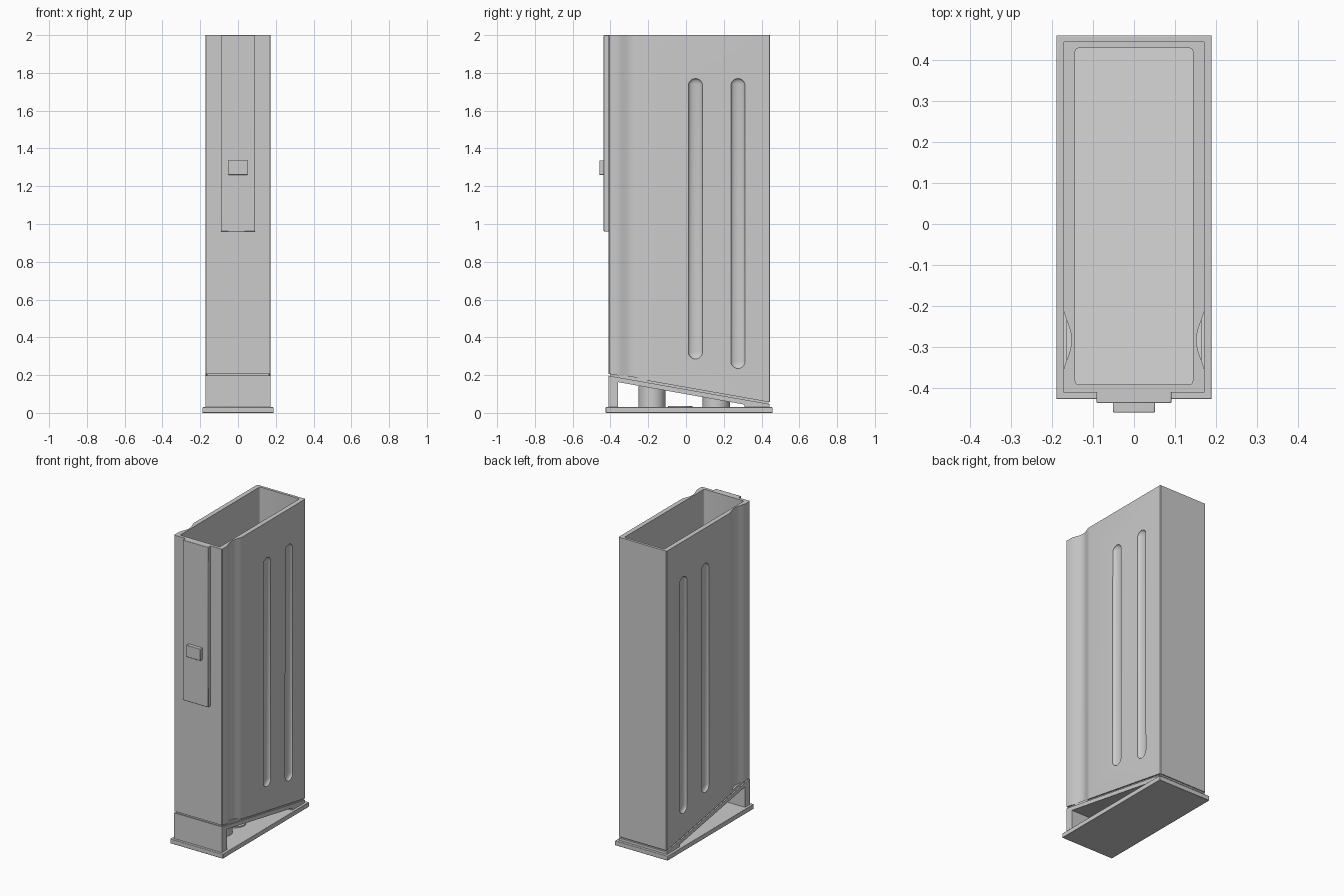
import bpy, bmesh, math
from mathutils import Vector

if "Cube" in bpy.data.objects:
    bpy.data.objects.remove(bpy.data.objects["Cube"])

SLOPE = -0.15 / 0.85          # slant of the underside along y
NORMAL = Vector((0, -SLOPE, 1)).normalized()


def slant(y, z_front):
    """Height of a slanted plane that sits at z_front at the front face."""
    return z_front + SLOPE * (y + 0.41)


def finish(name, bm):
    bmesh.ops.recalc_face_normals(bm, faces=bm.faces)
    mesh = bpy.data.meshes.new(name)
    bm.to_mesh(mesh)
    bm.free()
    ob = bpy.data.objects.new(name, mesh)
    bpy.context.collection.objects.link(ob)
    return ob


def activate(ob):
    bpy.ops.object.select_all(action='DESELECT')
    ob.select_set(True)
    bpy.context.view_layer.objects.active = ob


def prism(name, points, direction, cut=None, keep_above=True):
    """Extrude a closed profile; optionally trim it on the slanted plane."""
    bm = bmesh.new()
    face = bm.faces.new([bm.verts.new(p) for p in points])
    ext = bmesh.ops.extrude_face_region(bm, geom=[face])
    bmesh.ops.translate(bm, vec=direction,
                        verts=[v for v in ext['geom'] if isinstance(v, bmesh.types.BMVert)])
    if cut is not None:
        res = bmesh.ops.bisect_plane(bm, geom=bm.verts[:] + bm.edges[:] + bm.faces[:],
                                     plane_co=(0, -0.41, cut), plane_no=NORMAL,
                                     clear_inner=keep_above, clear_outer=not keep_above)
        edges = [e for e in res['geom_cut'] if isinstance(e, bmesh.types.BMEdge)]
        bmesh.ops.contextual_create(bm, geom=edges)
    return finish(name, bm)


def box(name, x, y0, y1, z0, z1, bevel=0.0):
    ob = prism(name, [(-x, y0, z0), (x, y0, z0), (x, y1, z0), (-x, y1, z0)], (0, 0, z1 - z0))
    if bevel:
        mod = ob.modifiers.new("Bevel", 'BEVEL')
        mod.width, mod.segments = bevel, 2
    return ob


def side_profile(name, yz, x):
    return prism(name, [(-x, y, z) for y, z in yz], (2 * x, 0, 0))


def subtract(ob, cutter):
    mod = ob.modifiers.new("Cut", 'BOOLEAN')
    mod.operation, mod.solver, mod.object = 'DIFFERENCE', 'EXACT', cutter
    activate(ob)
    bpy.ops.object.modifier_apply(modifier=mod.name)
    bpy.data.objects.remove(cutter, do_unlink=True)


def capsule(name, x, y, z0, z1, r, depth):
    bm = bmesh.new()
    bmesh.ops.create_uvsphere(bm, u_segments=24, v_segments=12, radius=1)
    for v in bm.verts:
        end = z1 - r if v.co.z > 0.001 else z0 + r
        v.co = (x + v.co.x * depth, y + v.co.y * r, end + v.co.z * r)
    return finish(name, bm)


# Hollow case with a full-height groove down each side near the front
W, FRONT, BACK = 0.173, -0.41, 0.445
groove = []
for i in range(17):
    t = i / 16
    groove.append((W - 0.021 * (0.5 - 0.5 * math.cos(2 * math.pi * t)) ** 0.8, -0.365 + 0.165 * t))
right = [(W - 0.004, FRONT), (W, FRONT + 0.004)] + groove + [(W, BACK - 0.004), (W - 0.004, BACK)]
outline = right + [(-x, y) for x, y in reversed(right)]
case = prism("magazine_case", [(x, y, 0) for x, y in outline], (0, 0, 2), cut=0.207)

# Inner cavity with small rounded corners
cavity_pts = []
for cx, cy, a0 in ((0.135, 0.42, 0), (-0.135, 0.42, 90), (-0.135, -0.382, 180), (0.135, -0.382, 270)):
    for k in range(4):
        a = math.radians(a0 + 30 * k)
        cavity_pts.append((cx + 0.008 * math.cos(a), cy + 0.008 * math.sin(a), 0))
subtract(case, prism("cavity_cutter", cavity_pts, (0, 0, 2.2), cut=0.235))

# Long rounded flutes pressed into both sides
for s in (-1, 1):
    for y, z0 in ((0.05, 0.285), (0.275, 0.235)):
        subtract(case, capsule("flute_cutter", s * W, y, z0, 1.77, 0.038, 0.018))

# Front spine and catch
box("front_spine", 0.091, -0.436, -0.40, 0.96, 2.0, 0.003)
box("catch_block", 0.051, -0.459, -0.43, 1.26, 1.337, 0.003)

# Recessed neck between case and base
side_profile("neck", [(-0.402, slant(-0.402, 0.185)), (0.436, slant(0.436, 0.185)),
                      (0.436, slant(0.436, 0.215)), (-0.402, slant(-0.402, 0.215))], 0.164)

# Wedge-shaped base frame, open at the sides
side_profile("base_frame", [(FRONT, 0.02), (-0.36, 0.02), (-0.36, 0.163), (0.31, 0.044),
                            (0.31, 0.02), (0.442, 0.02), (0.442, slant(0.442, 0.197)),
                            (FRONT, 0.197)], 0.172)

# Floor plate
box("floor_plate", 0.189, -0.426, 0.459, 0.0, 0.03, 0.003)


# Posts and low disc inside the frame
def ring(y, r):
    return [(r * math.cos(a), y + r * math.sin(a), 0.02)
            for a in (2 * math.pi * k / 32 for k in range(32))]


for name, y in (("front_post", -0.18), ("rear_post", 0.16)):
    prism(name, ring(y, 0.072), (0, 0, 0.25), cut=0.185, keep_above=False)
prism("centre_disc", ring(-0.03, 0.065), (0, 0, 0.017))

for ob in list(bpy.context.collection.objects):
    activate(ob)
    bpy.ops.object.shade_smooth_by_angle(angle=math.radians(32))
